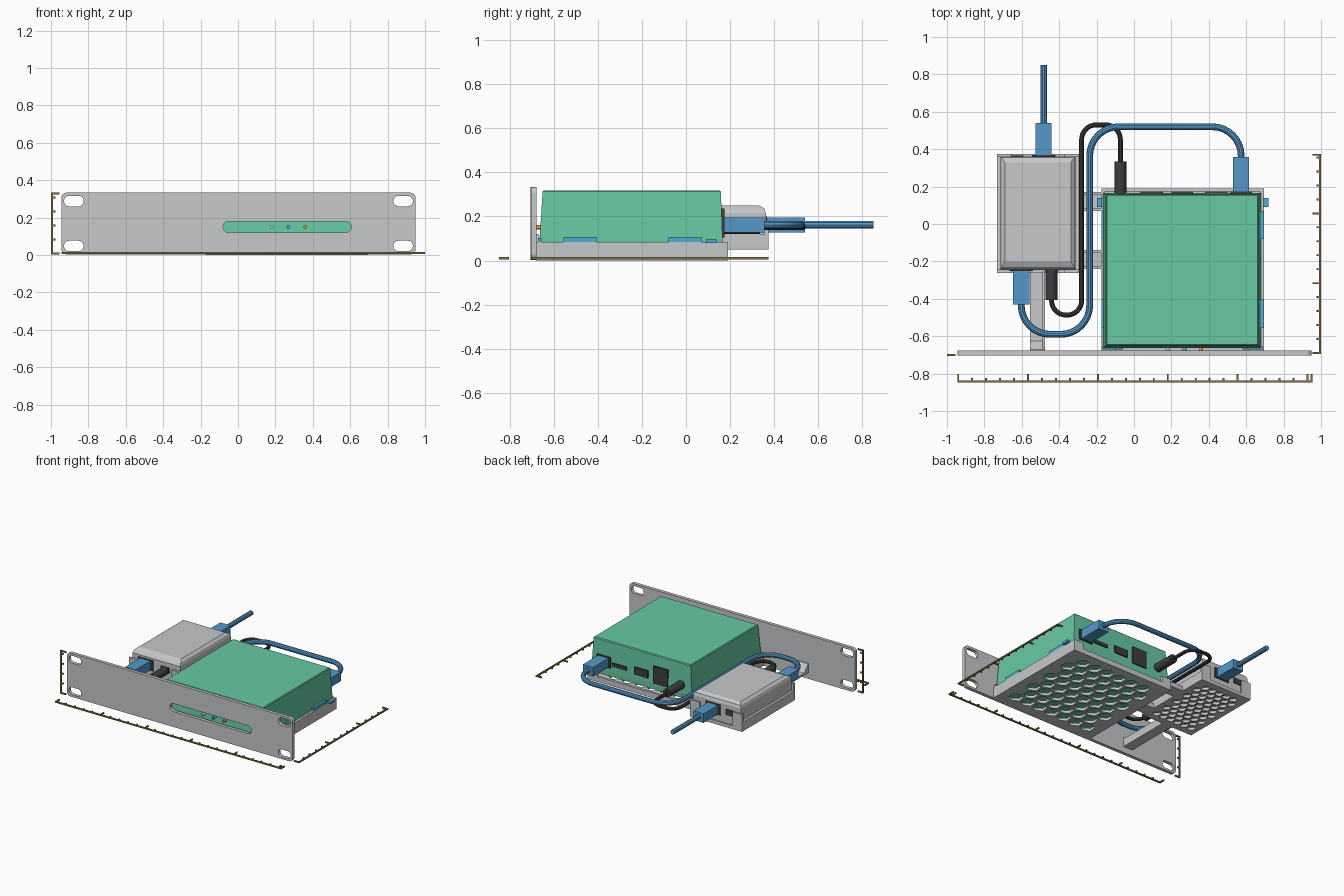
import bpy, bmesh, math
from mathutils import Vector

cube = bpy.data.objects.get("Cube")
if cube:
    bpy.data.objects.remove(cube)


def material(name, rgb):
    mat = bpy.data.materials.new(name)
    mat.use_nodes = True
    linear = [((c / 255 + 0.055) / 1.055) ** 2.4 for c in rgb] + [1]
    mat.diffuse_color = linear
    mat.node_tree.nodes["Principled BSDF"].inputs["Base Color"].default_value = linear
    return mat


GRAY = material("light gray", (199, 200, 202))
GREEN = material("sea green", (103, 201, 164))
BLUE = material("cable blue", (84, 153, 203))
TEAL = material("clip teal", (80, 172, 204))
BLACK = material("charcoal", (62, 62, 64))
GOLD = material("ruler brown", (134, 115, 66))
ORANGE = material("indicator orange", (240, 140, 50))
WHITE = material("indicator pale", (175, 205, 195))


def add(name, data, mat):
    obj = bpy.data.objects.new(name, data)
    obj.data.materials.append(mat)
    bpy.context.collection.objects.link(obj)
    return obj


def loft(name, mat, sections):
    """Closed solid through rectangles given as (x0, x1, y0, y1, z)."""
    bm = bmesh.new()
    rings = [[bm.verts.new(p) for p in ((a, c, z), (b, c, z), (b, d, z), (a, d, z))]
             for a, b, c, d, z in sections]
    for low, high in zip(rings, rings[1:]):
        for i in range(4):
            j = (i + 1) % 4
            bm.faces.new((low[i], low[j], high[j], high[i]))
    bm.faces.new(rings[0][::-1])
    bm.faces.new(rings[-1])
    mesh = bpy.data.meshes.new(name)
    bm.to_mesh(mesh)
    bm.free()
    return add(name, mesh, mat)


def box(name, mat, xs, ys, zs):
    return loft(name, mat, [(*xs, *ys, z) for z in zs])


def cylinder(name, mat, x, ys, z, radius):
    bpy.ops.mesh.primitive_cylinder_add(
        vertices=20, radius=radius, depth=ys[1] - ys[0],
        location=(x, sum(ys) / 2, z), rotation=(math.pi / 2, 0, 0))
    obj = bpy.context.object
    obj.name = name
    obj.data.materials.append(mat)
    bpy.ops.object.shade_smooth_by_angle()
    return obj


def fillet(points, radius, closed=False, steps=8):
    """Replace right-angle corners with arcs."""
    pts = [Vector(p) for p in points]
    out = []
    for i, p in enumerate(pts):
        if not closed and i in (0, len(pts) - 1):
            out.append(p)
            continue
        u = (pts[i - 1] - p).normalized()
        v = (pts[(i + 1) % len(pts)] - p).normalized()
        centre = p + (u + v) * radius
        for k in range(steps + 1):
            t = math.pi / 2 * k / steps
            out.append(centre - v * radius * math.cos(t) - u * radius * math.sin(t))
    return out


def rect(xs, ys, radius):
    a, b = xs
    c, d = ys
    return fillet([(a, c), (b, c), (b, d), (a, d)], radius, True)


def curve(name, mat, loops, closed):
    data = bpy.data.curves.new(name, "CURVE")
    data.dimensions = "2D" if closed else "3D"
    for loop in loops:
        spline = data.splines.new("POLY")
        spline.points.add(len(loop) - 1)
        for point, p in zip(spline.points, loop):
            point.co = (p[0], p[1], 0, 1)
        spline.use_cyclic_u = closed
    return add(name, data, mat)


def to_mesh(obj):
    bpy.ops.object.select_all(action="DESELECT")
    obj.select_set(True)
    bpy.context.view_layer.objects.active = obj
    bpy.ops.object.convert(target="MESH")


def plate(name, mat, loops, thickness, location, upright=False):
    obj = curve(name, mat, loops, True)
    obj.data.fill_mode = "BOTH"
    obj.data.extrude = thickness / 2
    obj.location = location
    if upright:
        obj.rotation_euler.x = math.pi / 2
    to_mesh(obj)


def cable(name, mat, points, bend, radius, z):
    obj = curve(name, mat, [fillet(points, bend)], False)
    obj.data.bevel_depth = radius
    obj.data.bevel_resolution = 3
    obj.data.use_fill_caps = True
    obj.location.z = z
    to_mesh(obj)
    bpy.ops.object.shade_smooth_by_angle()


def honeycomb(xs, ys, pitch, margin):
    """Hexagonal hole loops that fit inside a rectangle."""
    radius, loops = pitch * 0.48, []
    step = pitch * math.sqrt(3) / 2
    cols = int((xs[1] - xs[0] - 2 * margin) / pitch)
    rows = int((ys[1] - ys[0] - 2 * margin - pitch) / step) + 1
    mid_x, mid_y = sum(xs) / 2, sum(ys) / 2
    for r in range(rows):
        count = cols - r % 2
        for c in range(count):
            x = mid_x + (c - (count - 1) / 2) * pitch
            y = mid_y + (r - (rows - 1) / 2) * step
            loops.append([(x + radius * math.sin(k * math.pi / 3),
                           y + radius * math.cos(k * math.pi / 3)) for k in range(6)])
    return loops


def tray(name, xs, ys, z, side, post, lip, pitch, wall=0.018):
    """Open cradle: vented floor, side walls, low end lips, corner posts."""
    plate(name + "_floor", GRAY, [rect(xs, ys, 0.012)] + honeycomb(xs, ys, pitch, 0.03),
          0.02, (0, 0, z + 0.01))
    for tag, a in (("right", xs[0]), ("left", xs[1] - wall)):
        box(f"{name}_{tag}_wall", GRAY, (a, a + wall), ys, (z, side))
    for tag, b in (("front", ys[0]), ("rear", ys[1] - wall)):
        box(f"{name}_{tag}_lip", GRAY, xs, (b, b + wall), (z, lip))
        for a in (xs[0], xs[1] - 0.08):
            box(f"{name}_{tag}_post", GRAY, (a, a + 0.08), (b, b + wall), (z, post))


# Front panel with ear holes and the indicator window
holes = [rect((x, x + 0.105), (z, z + 0.056), 0.0275)
         for x in (-0.93, 0.83) for z in (0.02, 0.26)]
window = rect((-0.08, 0.605), (0.12, 0.18), 0.0295)
plate("front_panel", GRAY, [rect((-0.945, 0.95), (0.003, 0.333), 0.03), window] + holes,
      0.025, (0, -0.69, 0), True)

# Main cradle and the green unit
tray("main_tray", (-0.175, 0.695), (-0.68, 0.19), 0.0, 0.085, 0.085, 0.04, 0.107)
loft("green_unit", GREEN, [(-0.155, 0.675, -0.66, 0.165, 0.055),
                           (-0.165, 0.678, -0.664, 0.166, 0.09),
                           (-0.15, 0.665, -0.65, 0.158, 0.312),
                           (-0.145, 0.66, -0.645, 0.152, 0.318)])

# Retaining clips on both sides and at the front corners
for side in (-1, 1):
    def span(inner, outer):
        return sorted((0.26 + side * inner, 0.26 + side * outer))
    for y in (-0.555, -0.08):
        box("side_clip", TEAL, span(0.4, 0.434), (y, y + 0.15), (0.083, 0.107))
    box("rear_clip_tab", TEAL, span(0.43, 0.458), (0.09, 0.138), (0.08, 0.098))
    box("front_clip", TEAL, span(0.32, 0.43), (-0.672, -0.655), (0.08, 0.102))

# Indicators in the window
for x, mat in ((0.18, WHITE), (0.27, TEAL), (0.36, ORANGE)):
    cylinder("indicator", mat, x, (-0.692, -0.655), 0.15, 0.01)

# Rear ports of the green unit
for xs, zs in (((0.035, 0.155), (0.105, 0.235)), ((0.2, 0.315), (0.13, 0.185)),
               ((0.38, 0.5), (0.14, 0.165)), ((0.515, 0.63), (0.12, 0.2))):
    box("rear_port", BLACK, xs, (0.14, 0.174), zs)

# Small cradle and the gray adapter
tray("small_tray", (-0.733, -0.295), (-0.262, 0.375), 0.05, 0.12, 0.18, 0.075, 0.062)
loft("adapter", GRAY, [(-0.715, -0.313, -0.245, 0.362, 0.07),
                       (-0.715, -0.313, -0.245, 0.362, 0.215),
                       (-0.708, -0.32, -0.23, 0.355, 0.236),
                       (-0.69, -0.338, -0.2, 0.33, 0.25)])
for xs, ys in (((-0.66, -0.59), (0.35, 0.367)), ((-0.545, -0.42), (0.35, 0.368)),
               ((-0.665, -0.54), (-0.251, -0.23)), ((-0.475, -0.405), (-0.25, -0.23))):
    tall = 0.04 if xs[1] - xs[0] > 0.1 else 0.022
    box("adapter_port", BLACK, xs, ys, (0.16 - tall, 0.16 + tall))

# Arms joining the cradles, and the strut to the panel
for y in (-0.24, 0.07):
    box("joining_arm", GRAY, (-0.3, -0.17), (y, y + 0.1), (0.05, 0.065))
    for edge in (y, y + 0.085):
        box("arm_flange", GRAY, (-0.3, -0.17), (edge, edge + 0.015), (0.05, 0.085))
box("strut", GRAY, (-0.555, -0.475), (-0.68, -0.255), (0.05, 0.066))
box("strut_flange", GRAY, (-0.49, -0.475), (-0.68, -0.255), (0.05, 0.11))
loft("strut_gusset", GRAY, [(-0.555, -0.475, -0.68, -0.62, 0.06),
                            (-0.555, -0.475, -0.68, -0.67, 0.12)])

# Blue network leads
for x, ys in ((-0.483, (0.36, 0.54)), (-0.603, (-0.43, -0.245)), (0.573, (0.17, 0.357))):
    box("blue_plug", BLUE, (x - 0.043, x + 0.043), ys, (0.126, 0.195))
cable("uplink_cable", BLUE, [(-0.483, 0.53), (-0.483, 0.85)], 0.1, 0.018, 0.162)
cable("patch_cable", BLUE, [(-0.603, -0.42), (-0.603, -0.59), (-0.237, -0.59),
                            (-0.237, 0.52), (0.573, 0.52), (0.573, 0.34)], 0.155, 0.018, 0.162)

# Black power lead
cylinder("power_plug_rear", BLACK, -0.073, (0.16, 0.335), 0.152, 0.032)
cylinder("power_plug_front", BLACK, -0.441, (-0.405, -0.24), 0.152, 0.031)
cable("power_cable", BLACK, [(-0.073, 0.32), (-0.073, 0.53), (-0.28, 0.53),
                             (-0.28, -0.487), (-0.441, -0.487), (-0.441, -0.39)],
      0.078, 0.013, 0.15)


# Measuring rulers along each axis
def ruler(name, start, along, inward, length):
    start, along, inward = Vector(start), Vector(along), Vector(inward)

    def bar(part, a, b):
        lo = [min(p) - 0.005 for p in zip(a, b)]
        hi = [max(p) + 0.005 for p in zip(a, b)]
        box(part, GOLD, *zip(lo, hi))

    bar(name, start, start + along * length)
    marks = [(i * 0.0747, i % 5 == 0) for i in range(int(length / 0.0747) + 1)]
    for distance, major in marks + [(length, True)]:
        p = start + along * distance
        bar(name + "_tick", p, p + inward * (0.036 if major else 0.014))


X, Y, Z = (1, 0, 0), (0, 1, 0), (0, 0, 1)
ruler("width_ruler", (-0.94, -0.843, 0.01), X, Y, 1.89)
ruler("depth_ruler", (0.995, -0.69, 0.01), Y, (-1, 0, 0), 1.06)
ruler("height_ruler", (-0.995, -0.7, 0.008), Z, X, 0.32)
